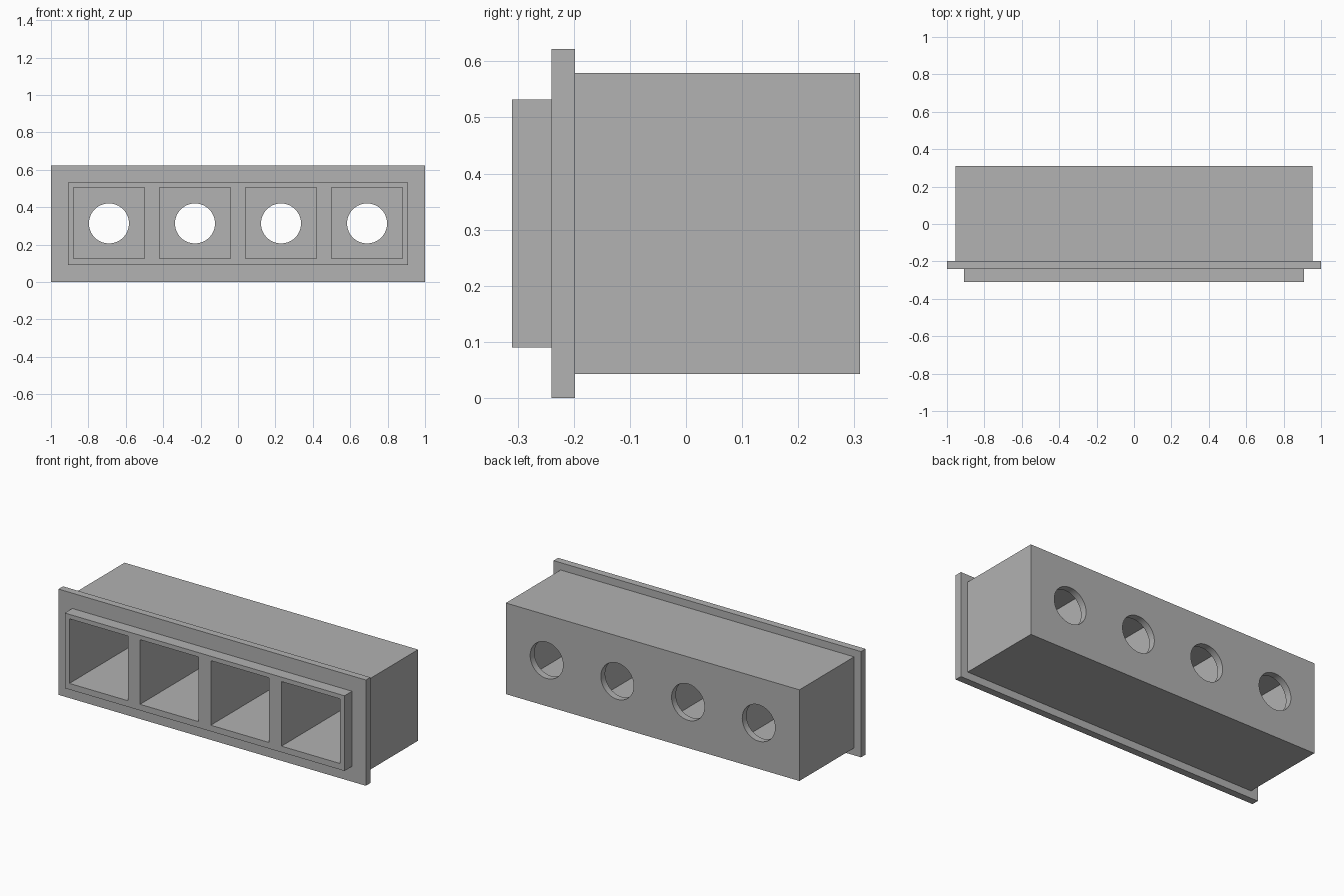
import bpy, bmesh
from math import pi

cube = bpy.data.objects.get("Cube")
if cube:
    bpy.data.objects.remove(cube, do_unlink=True)

grey = bpy.data.materials.new("plain grey")
grey.use_nodes = True
colour = (0.445, 0.445, 0.445, 1)
grey.diffuse_color = colour
grey.node_tree.nodes["Principled BSDF"].inputs["Base Color"].default_value = colour

MID_Z = 0.311
LIP_Y, BACK_Y, WALL = -0.31, 0.31, 0.04
POCKET, POCKET_Z = 0.38, 0.316
HOLE_RADIUS, HOLE_Z = 0.107, 0.313
PITCH = 0.46


def stepped_block(name, rings):
    """Rectangular rings (half width, half height, y) joined from front to back."""
    bm = bmesh.new()
    loops = [[bm.verts.new((sx * w, y, MID_Z + sz * h))
              for sx, sz in ((-1, -1), (1, -1), (1, 1), (-1, 1))]
             for w, h, y in rings]
    for a, b in zip(loops, loops[1:]):
        for i in range(4):
            j = (i + 1) % 4
            bm.faces.new((a[i], a[j], b[j], b[i]))
    bm.faces.new(loops[0])
    bm.faces.new(loops[-1])
    bmesh.ops.recalc_face_normals(bm, faces=bm.faces)
    mesh = bpy.data.meshes.new(name)
    bm.to_mesh(mesh)
    bm.free()
    obj = bpy.data.objects.new(name, mesh)
    bpy.context.collection.objects.link(obj)
    mesh.materials.append(grey)
    return obj


def cut(target, cutter):
    """Subtract the active cutter from the target, then discard it."""
    cutter.hide_render = True
    cutter.data.materials.append(grey)
    mod = target.modifiers.new("cut", "BOOLEAN")
    mod.operation, mod.solver, mod.object = "DIFFERENCE", "EXACT", cutter
    bpy.ops.object.select_all(action="DESELECT")
    bpy.context.view_layer.objects.active = target
    target.select_set(True)
    bpy.ops.object.modifier_apply(modifier=mod.name)
    bpy.data.objects.remove(cutter, do_unlink=True)


# Raised lip, wide flange and deep body in one solid
housing = stepped_block("socket_housing", [
    (0.91, 0.221, LIP_Y), (0.91, 0.221, -0.24),
    (1, MID_Z, -0.24), (1, MID_Z, -0.198),
    (0.955, 0.268, -0.198), (0.955, 0.268, BACK_Y)])

for i in range(4):
    x = (i - 1.5) * PITCH
    # Square pocket, open at the front and closed by the back wall
    front, end = LIP_Y - 0.1, BACK_Y - WALL
    bpy.ops.mesh.primitive_cube_add(size=1, location=(x, (front + end) / 2, POCKET_Z))
    pocket = bpy.context.object
    pocket.scale = (POCKET, end - front, POCKET)
    cut(housing, pocket)
    # Round hole through the back wall
    bpy.ops.mesh.primitive_cylinder_add(vertices=64, radius=HOLE_RADIUS, depth=0.2,
                                        location=(x, BACK_Y, HOLE_Z),
                                        rotation=(pi / 2, 0, 0))
    cut(housing, bpy.context.object)

housing.select_set(True)
bpy.ops.object.shade_smooth_by_angle()
